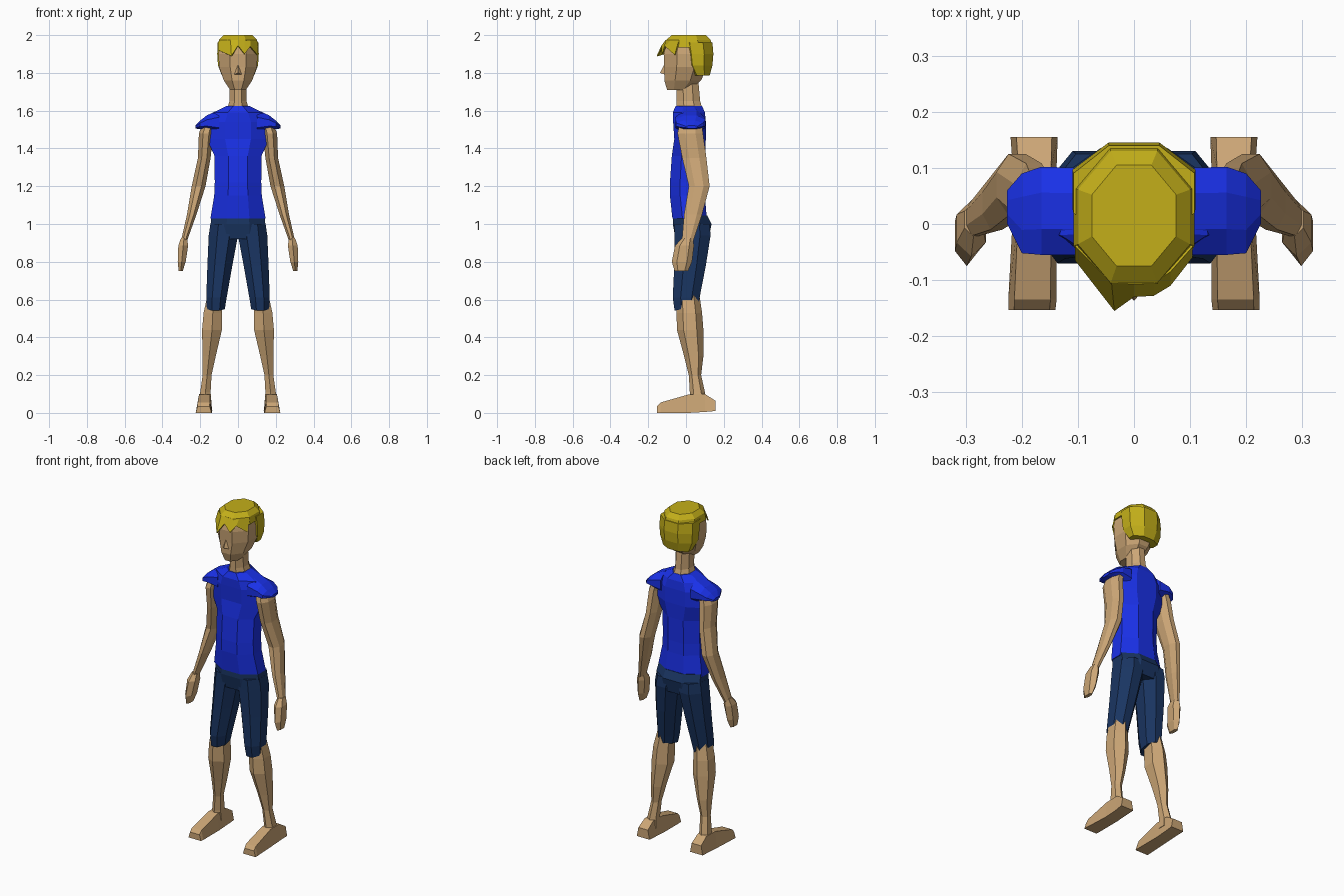
import bpy, bmesh, math


def material(name, rgb):
    m = bpy.data.materials.new(name)
    m.diffuse_color = (*rgb, 1)
    return m


SKIN = material("skin", (0.60, 0.38, 0.18))
BLUE = material("shirt_blue", (0.01, 0.03, 0.80))
NAVY = material("shorts_navy", (0.01, 0.035, 0.12))
HAIR = material("hair_yellow", (0.55, 0.43, 0.01))


def finish(name, bm, mat, mirror=False):
    bmesh.ops.recalc_face_normals(bm, faces=bm.faces)
    me = bpy.data.meshes.new(name)
    bm.to_mesh(me)
    bm.free()
    me.materials.append(mat)
    ob = bpy.data.objects.new(name, me)
    bpy.context.collection.objects.link(ob)
    if mirror:
        mod = ob.modifiers.new("mirror", 'MIRROR')
        mod.use_mirror_merge = False
    return ob


def loft(name, rings, mat, n=8, axis='z', mirror=False, taper=1.0):
    """Skin n-sided rings (w, u0, u1, v0, v1, [tilt]) stacked along an axis."""
    angles = [(i + 0.5) * math.tau / n for i in range(n)]
    mc = max(abs(math.cos(a)) for a in angles)
    ms = max(abs(math.sin(a)) for a in angles)
    bm = bmesh.new()
    loops = []
    for w, u0, u1, v0, v1, *tilt in rings:
        loop = []
        for a in angles:
            c, s = math.cos(a) / mc, math.sin(a) / ms
            k = taper if s > 0 else 1.0
            u = (u0 + u1) / 2 + c * k * (u1 - u0) / 2
            v = (v0 + v1) / 2 + s * (v1 - v0) / 2
            t = w + (tilt[0] * s if tilt else 0)
            co = {'z': (u, v, t), 'x': (t, u, v), 'y': (u, t, v)}[axis]
            loop.append(bm.verts.new(co))
        loops.append(loop)
    for a, b in zip(loops, loops[1:]):
        for i in range(n):
            j = (i + 1) % n
            bm.faces.new((a[i], a[j], b[j], b[i]))
    bm.faces.new(loops[0])
    bm.faces.new(loops[-1])
    return finish(name, bm, mat, mirror)


def centred(rings):
    return [(z, -hx, hx, *rest) for z, hx, *rest in rings]


# Head, neck and nose
loft("head", centred([(1.71, .042, -.10, .02), (1.76, .075, -.115, .08),
                      (1.83, .10, -.115, .11), (1.90, .104, -.118, .12),
                      (1.96, .095, -.105, .11)]), SKIN)
loft("neck", centred([(1.60, .06, -.05, .09), (1.65, .045, -.05, .075),
                      (1.76, .045, -.05, .065)]), SKIN)
bm = bmesh.new()
nose = [bm.verts.new(p) for p in [(0, -.112, 1.85), (-.026, -.108, 1.79),
                                  (.026, -.108, 1.79), (0, -.137, 1.80)]]
for f in [(0, 1, 3), (0, 3, 2), (1, 2, 3), (0, 2, 1)]:
    bm.faces.new([nose[i] for i in f])
finish("nose", bm, SKIN)

# Hair: back shell, cap and jagged fringe
loft("hair_back", centred([(1.785, .085, .03, .125), (1.84, .106, -.01, .14),
                           (1.90, .11, -.02, .145), (1.96, .108, -.03, .14)]), HAIR)
loft("hair_cap", centred([(1.935, .108, -.115, .142), (1.975, .10, -.105, .13),
                          (2.0, .075, -.075, .105)]), HAIR)
bm = bmesh.new()
upper = [(-.105, -.04, 1.965), (-.04, -.105, 1.975), (0, -.107, 1.975),
         (.035, -.106, 1.975), (.065, -.085, 1.97), (.105, -.04, 1.965)]
lower = [(-.105, -.065, 1.92), (-.035, -.155, 1.89), (0, -.13, 1.945),
         (.035, -.128, 1.90), (.065, -.11, 1.94), (.104, -.06, 1.895)]
up = [bm.verts.new(p) for p in upper]
lo = [bm.verts.new(p) for p in lower]
for i in range(len(up) - 1):
    bm.faces.new((up[i], lo[i], lo[i + 1], up[i + 1]))
fringe = finish("hair_fringe", bm, HAIR)
fringe.modifiers.new("thickness", 'SOLIDIFY').thickness = 0.006

# Shirt body and cap sleeves
loft("shirt", centred([(1.03, .146, -.072, .11), (1.15, .126, -.085, .10),
                       (1.22, .123, -.085, .098), (1.36, .124, -.075, .10),
                       (1.45, .165, -.062, .105), (1.54, .165, -.068, .105),
                       (1.59, .13, -.07, .10), (1.625, .06, -.055, .085)]), BLUE)
loft("sleeve", [(.10, -.055, .10, 1.47, 1.605), (.165, -.055, .102, 1.495, 1.575),
                (.20, -.052, .09, 1.503, 1.548), (.226, 0, .06, 1.505, 1.522)],
     BLUE, axis='x', mirror=True)

# Shorts: waist and two legs
loft("shorts_waist", centred([(.92, .15, -.055, .12), (1.0, .145, -.07, .135),
                              (1.045, .14, -.068, .112)]), NAVY)
loft("shorts_leg", [(.555, .07, .165, -.06, .065, .014), (.61, .06, .168, -.07, .072),
                    (.78, .03, .162, -.062, .105), (.94, 0, .155, -.06, .13),
                    (1.0, .0, .146, -.06, .125)], NAVY, mirror=True)

# Lower legs and feet
loft("lower_leg", [(.05, .14, .21, .02, .11), (.11, .145, .20, .02, .10),
                   (.20, .14, .187, .015, .08), (.30, .118, .188, -.01, .092),
                   (.44, .085, .19, -.048, .092), (.53, .085, .182, -.05, .085),
                   (.63, .08, .16, -.05, .07)], SKIN, n=6, mirror=True)
loft("foot", [(-.153, .14, .224, .0, .035), (-.135, .138, .224, .0, .055),
              (.015, .138, .216, .0, .098), (.10, .138, .216, .005, .10),
              (.155, .136, .22, .01, .065)], SKIN, n=4, axis='y', mirror=True, taper=.75)

# Arms and mitten hands
loft("arm", [(.91, .27, .302, -.022, .038), (1.05, .22, .27, -.01, .085),
             (1.20, .172, .245, .015, .125), (1.35, .145, .212, -.02, .108),
             (1.48, .132, .207, -.045, .09), (1.55, .12, .18, -.03, .08)],
     SKIN, mirror=True)
loft("hand", [(.75, .293, .314, -.06, .01), (.80, .277, .319, -.075, .032),
              (.885, .264, .316, -.058, .042), (.925, .27, .302, -.022, .038)],
     SKIN, n=6, mirror=True)
